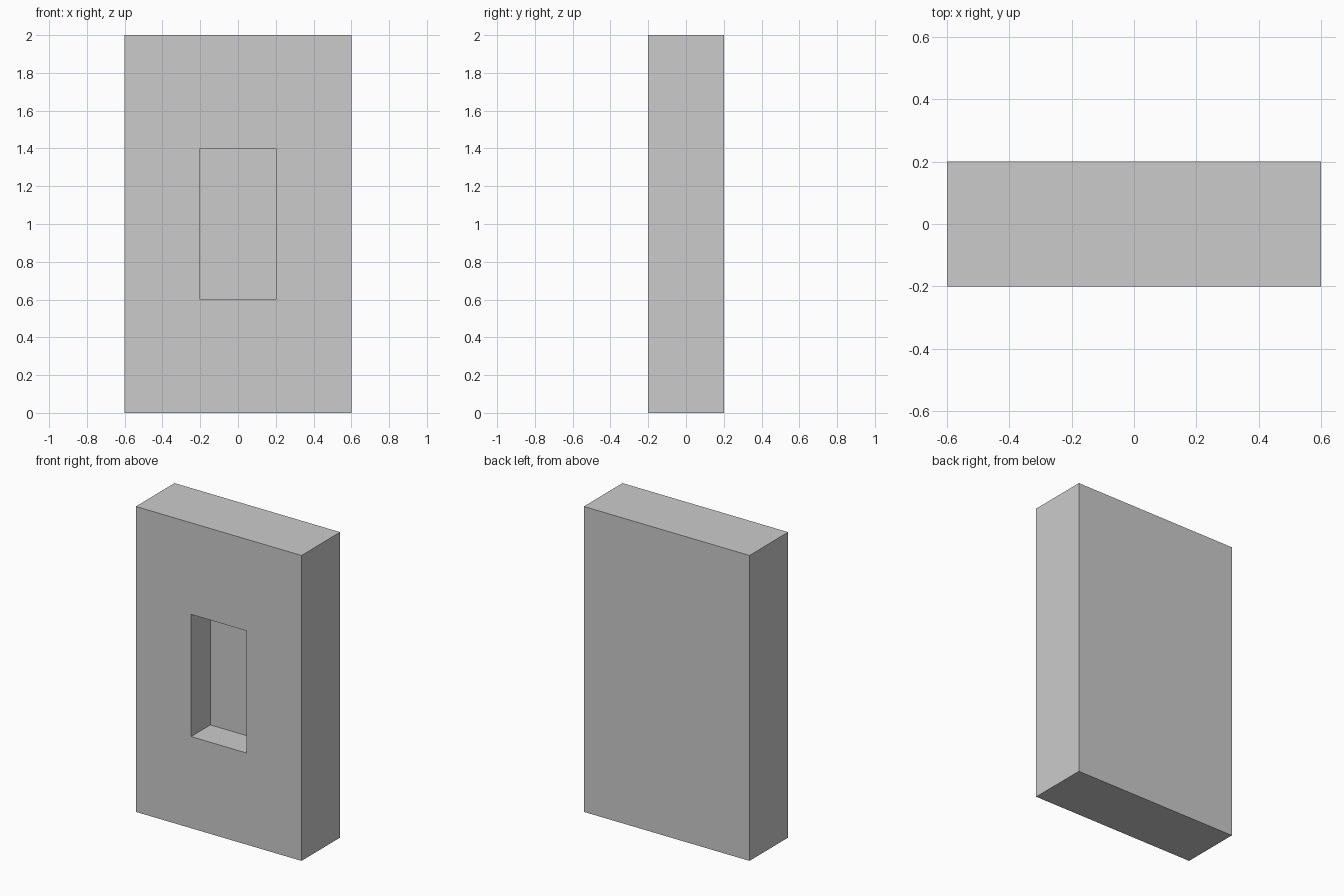
import bpy, bmesh
from mathutils import Vector

if "Cube" in bpy.data.objects:
    bpy.data.objects.remove(bpy.data.objects["Cube"])

WIDTH, DEPTH, HEIGHT = 1.2, 0.4, 2.0
NICHE_W, NICHE_H, NICHE_D = 0.4, 0.8, 0.2

bm = bmesh.new()

# solid slab standing on the ground
bmesh.ops.create_cube(bm, size=1)
bmesh.ops.scale(bm, vec=(WIDTH, DEPTH, HEIGHT), verts=bm.verts)
bmesh.ops.translate(bm, vec=(0, 0, HEIGHT / 2), verts=bm.verts)

# niche outline, inset into the front face
bm.normal_update()
front = min(bm.faces, key=lambda f: f.calc_center_median().y)
bmesh.ops.inset_region(bm, faces=[front], thickness=0.1, use_even_offset=True)
for v in front.verts:
    v.co.x = NICHE_W / 2 * (1 if v.co.x > 0 else -1)
    v.co.z = HEIGHT / 2 + NICHE_H / 2 * (1 if v.co.z > HEIGHT / 2 else -1)

# push the niche floor halfway into the slab
floor = bmesh.ops.extrude_discrete_faces(bm, faces=[front])["faces"][0]
bmesh.ops.translate(bm, vec=Vector((0, NICHE_D, 0)), verts=floor.verts)
bmesh.ops.recalc_face_normals(bm, faces=bm.faces)

mesh = bpy.data.meshes.new("slab_with_niche")
bm.to_mesh(mesh)
bm.free()
bpy.context.collection.objects.link(bpy.data.objects.new("slab_with_niche", mesh))
